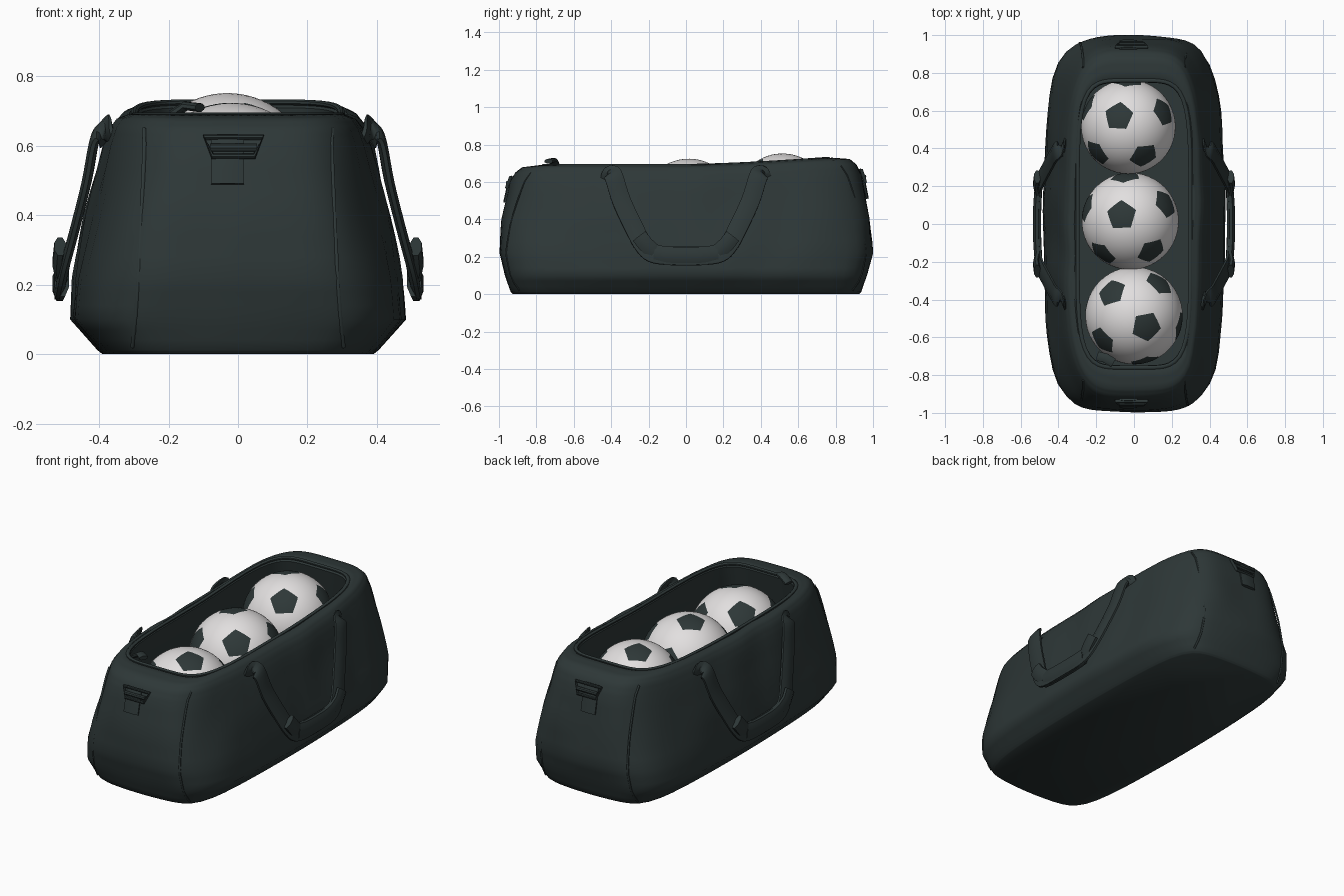
import bpy, bmesh, math
from mathutils import Vector, Matrix, noise

if "Cube" in bpy.data.objects:
    bpy.data.objects.remove(bpy.data.objects["Cube"])


def material(name, rgb):
    m = bpy.data.materials.new(name)
    m.use_nodes = True
    m.diffuse_color = (*rgb, 1)
    m.node_tree.nodes["Principled BSDF"].inputs["Base Color"].default_value = (*rgb, 1)
    return m


FABRIC = material("dark slate fabric", (0.027, 0.039, 0.039))
WHITE = material("ball white", (0.76, 0.74, 0.74))


def finish(name, bm, mats, angle=40):
    bmesh.ops.recalc_face_normals(bm, faces=bm.faces)
    me = bpy.data.meshes.new(name)
    bm.to_mesh(me)
    bm.free()
    for m in mats:
        me.materials.append(m)
    ob = bpy.data.objects.new(name, me)
    bpy.context.collection.objects.link(ob)
    bpy.ops.object.select_all(action="DESELECT")
    ob.select_set(True)
    bpy.context.view_layer.objects.active = ob
    bpy.ops.object.shade_smooth_by_angle(angle=math.radians(angle))
    return ob


def loft(bm, rings, closed=False):
    """Skin a list of point rings, capping the ends unless closed."""
    vs = [[bm.verts.new(p) for p in r] for r in rings]
    n = len(vs[0])
    pairs = list(zip(vs, vs[1:])) + ([(vs[-1], vs[0])] if closed else [])
    for a, b in pairs:
        for i in range(n):
            j = (i + 1) % n
            bm.faces.new((a[i], a[j], b[j], b[i]))
    if not closed:
        bm.faces.new(vs[0])
        bm.faces.new(vs[-1])


def sweep(name, path, width, thick, out, closed=False, sides=8, power=4):
    """Sweep a rounded flat section along a path; out is the thickness direction."""
    pts = [Vector(p) for p in path]
    n = len(pts)
    rings = []
    for i, p in enumerate(pts):
        a = pts[i - 1] if closed or i else p
        b = pts[(i + 1) % n] if closed or i < n - 1 else p
        t = (b - a).normalized()
        side = t.cross(Vector(out)).normalized()
        up = side.cross(t)
        ring = []
        for k in range(sides):
            q = 2 * math.pi * (k + 0.5) / sides
            c, s = math.cos(q), math.sin(q)
            r = (abs(c) ** power + abs(s) ** power) ** (-1 / power)
            ring.append(p + side * (c * r * width / 2) + up * (s * r * thick / 2))
        rings.append(ring)
    bm = bmesh.new()
    loft(bm, rings, closed)
    return finish(name, bm, [FABRIC])


def smooth_path(pts, steps=5):
    """Catmull-Rom through the points."""
    p = [Vector(q) for q in pts]
    p = [2 * p[0] - p[1]] + p + [2 * p[-1] - p[-2]]
    res = []
    for a, b, c, d in zip(p, p[1:], p[2:], p[3:]):
        for k in range(steps):
            t = k / steps
            res.append(0.5 * (2 * b + (c - a) * t + (2 * a - 5 * b + 4 * c - d) * t * t
                              + (3 * b - a - 3 * c + d) * t ** 3))
    return res + [p[-2]]


# Bag sections: height, half width, half length, squareness, bow of the sides
OUTER = [(0, .39, .925, 8, .09), (.012, .405, .937, 8, .09), (.1, .482, .968, 7, .1),
         (.22, .472, .999, 6, .1), (.4, .437, .985, 5, .09), (.6, .385, .94, 4.6, .07),
         (.65, .364, .912, 4.6, .05), (.678, .342, .875, 4.6, .03), (.69, .31, .78, 5, 0)]
INNER = [(.675, .29, .748, 5, 0), (.6, .3, .765, 5, 0), (.45, .34, .8, 4.5, 0),
         (.15, .4, .85, 4, 0)]


def mix(a, b, t):
    return [u + (v - u) * t for u, v in zip(a, b)]


def refine(secs, n):
    return [mix(a, b, k / n) for a, b in zip(secs, secs[1:]) for k in range(n)] + [secs[-1]]


def at_height(z):
    for a, b in zip(OUTER, OUTER[1:]):
        if a[0] <= z <= b[0]:
            return mix(a, b, (z - a[0]) / (b[0] - a[0]))


def shaped(u, v, sec):
    """Place unit outline point (u, v): bow the sides in at the ends, raise the rear rim."""
    z, hx, hy, _, bow = sec
    x = u * hx * (1 - bow * v * v)
    y = v * hy * (1 - bow * .45 * u * u)
    return Vector((x, y, z + .06 * max(0, y) ** 1.5 * (z / .7) ** 3))


def bag_ring(sec, fold=0.0, count=88):
    n = sec[3]
    ring = []
    for i in range(count):
        q = 2 * math.pi * i / count
        c, s = math.cos(q), math.sin(q)
        r = (abs(c) ** n + abs(s) ** n) ** (-1 / n)
        p = shaped(c * r, s * r, sec)
        w = noise.noise(Vector((p.x * 5, p.y * 5, p.z * 3.5))) * fold * min(1, sec[0] * 4)
        ring.append(Vector((p.x * (1 + w), p.y * (1 + w * .3), p.z)))
    return ring


# Bag body with its open top and lining
bm = bmesh.new()
loft(bm, [bag_ring(s, .035) for s in refine(OUTER, 3)] + [bag_ring(s) for s in refine(INNER, 2)])
finish("bag_body", bm, [FABRIC], 50)

# Zip piping round the opening
sweep("zip_rim", bag_ring((.688, .298, .76, 5, 0)), .022, .018, (0, 0, 1), closed=True, power=2)

# Zip pull at the front corner of the opening
sweep("zip_pull", [(-.19, -.70, .69), (-.15, -.71, .715), (-.11, -.735, .71)], .05, .025, (0, 0, 1))

for end, label in ((-1, "front"), (1, "back")):
    # Seams that frame the end panel
    for sx, side in ((-1, "right"), (1, "left")):
        path = []
        for k in range(15):
            sec = at_height(.02 + .63 * k / 14)
            u = (.335 - .08 * sec[0]) / sec[1]
            path.append(shaped(sx * u, end * (1 - u ** sec[3]) ** (1 / sec[3]), sec))
        sweep(f"{label}_{side}_seam", path, .012, .01, (0, end, 0), power=2)

    # Webbing tab and buckle
    def on_panel(x, z, gap):
        p = shaped(0, end, at_height(z))
        return p + Vector((x, end * gap, 0))

    sweep(f"{label}_tab", [on_panel(-.03, z, .004) for z in (.49, .53, .57, .61, .63)],
          .095, .018, (0, end, 0))
    sweep(f"{label}_buckle", [on_panel(x - .013, z, .012) for x, z in
          ((-.085, .625), (.085, .625), (.06, .57), (-.06, .57))],
          .016, .018, (0, end, .3), closed=True, power=2)
    sweep(f"{label}_buckle_bar", [on_panel(-.08, .595, .012), on_panel(.055, .595, .012)],
          .022, .02, (0, end, .3))

for sx, side in ((-1, "right"), (1, "left")):
    # Padded carrying strap hanging down the side
    half = [(.352, .41, .6), (.378, .4, .64), (.41, .385, .625), (.435, .345, .5),
            (.47, .28, .36), (.497, .225, .26), (.507, .16, .212)]
    pts = half + [(.51, 0, .205)] + [(x, -y, z) for x, y, z in reversed(half)]
    sweep(f"{side}_strap", smooth_path([(sx * x, y, z) for x, y, z in pts]),
          .1, .028, (sx, 0, .25))
    # Grip and its flared ends
    sweep(f"{side}_grip", smooth_path([(sx * x, y, z) for x, y, z in
          ((.507, -.17, .215), (.513, -.08, .204), (.513, .08, .204), (.507, .17, .215))]),
          .1, .042, (sx, 0, 0))
    for sy in (-1, 1):
        sweep(f"{side}_grip_flap", [(sx * .508, sy * .17, .225), (sx * .517, sy * .215, .265),
              (sx * .512, sy * .25, .31)], .085, .034, (sx, 0, 0))


def ball(name, centre, radius, spin, lean):
    """Ball of pentagon and hexagon panels; one pentagon leans toward (x, y)."""
    bm = bmesh.new()
    bmesh.ops.create_icosphere(bm, subdivisions=1, radius=1)
    top = max(bm.verts, key=lambda v: v.co.z)
    near = top.link_edges[0].other_vert(top).co
    start = math.atan2(near.y, near.x)
    bmesh.ops.bevel(bm, geom=bm.verts[:], offset=31, offset_type="PERCENT",
                    segments=1, affect="VERTICES")
    for f in bm.faces:
        f.material_index = 1 if len(f.verts) == 5 else 0
    bmesh.ops.poke(bm, faces=bm.faces)
    bmesh.ops.subdivide_edges(bm, edges=bm.edges, cuts=3, use_grid_fill=True)
    aim = Vector((lean[0], lean[1], 1)).normalized()
    rot = (Vector((0, 0, 1)).rotation_difference(aim).to_matrix()
           @ Matrix.Rotation(math.radians(spin) - start, 3, "Z"))
    for v in bm.verts:
        v.co = Vector(centre) + rot @ v.co.normalized() * radius
    finish(name, bm, [WHITE, FABRIC], 60)


ball("back_ball", (-.03, .515, .502), .25, 85, (-.22, .24))
ball("middle_ball", (-.02, .015, .467), .257, 92, (-.19, .13))
ball("front_ball", (0, -.485, .43), .258, 63, (.28, -.25))
